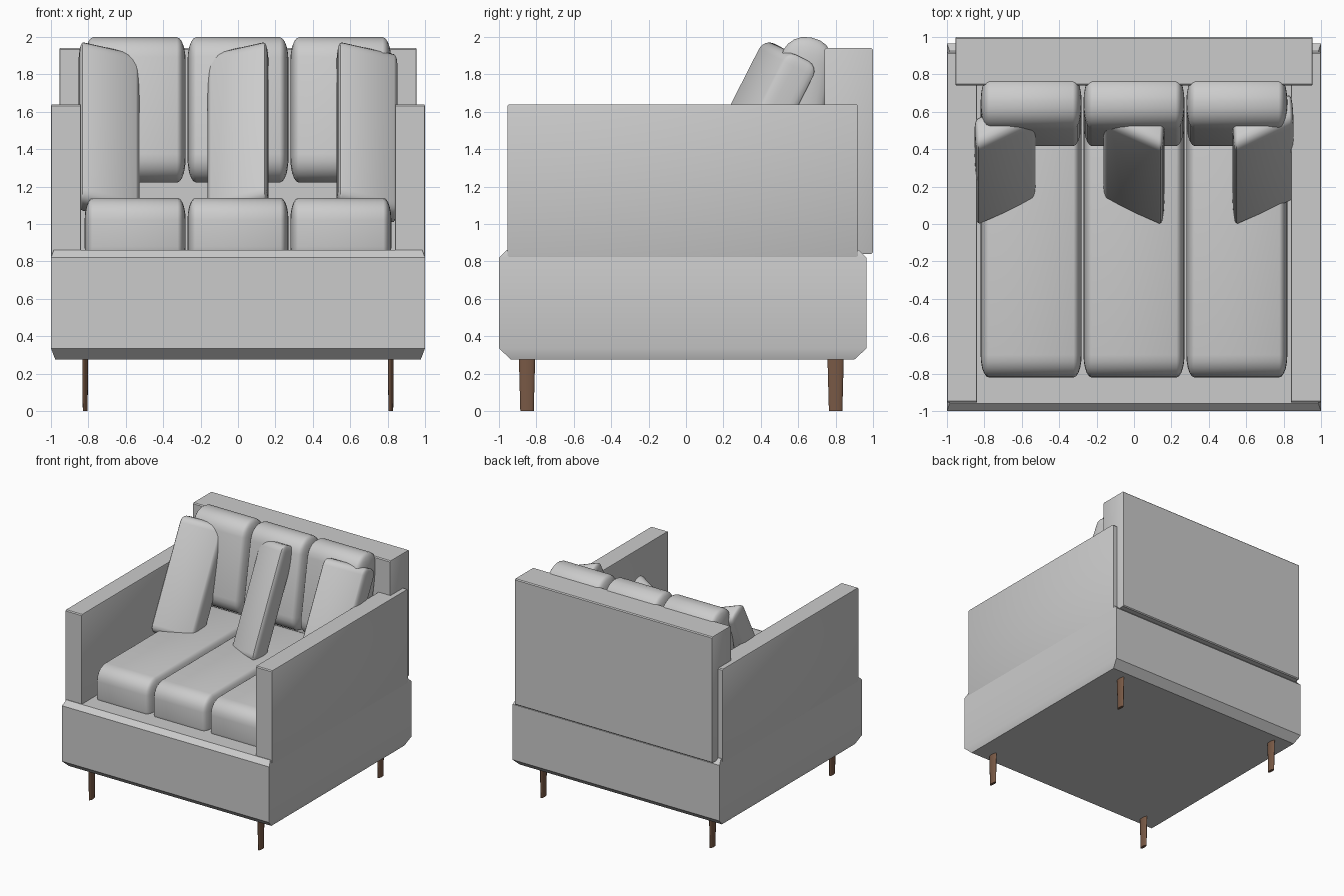
import bpy, bmesh
from math import radians
from mathutils import Matrix, Vector

if "Cube" in bpy.data.objects:
    bpy.data.objects.remove(bpy.data.objects["Cube"])

K = 2.8  # the sofa is squashed along x by this factor
SQUASH = Matrix.Diagonal((1 / K, 1, 1, 1))


def finish(bm, name, angle=40):
    bmesh.ops.recalc_face_normals(bm, faces=bm.faces)
    mesh = bpy.data.meshes.new(name)
    bm.to_mesh(mesh)
    bm.free()
    ob = bpy.data.objects.new(name, mesh)
    bpy.context.collection.objects.link(ob)
    bpy.ops.object.select_all(action='DESELECT')
    bpy.context.view_layer.objects.active = ob
    ob.select_set(True)
    bpy.ops.object.shade_smooth_by_angle(angle=radians(angle))
    return ob


def soft_box(name, center, size, radius, segments=5, lean=0, yaw=0):
    """Rounded box, rounded and turned at true width, then squashed in x."""
    bm = bmesh.new()
    bmesh.ops.create_cube(bm, size=1)
    bmesh.ops.scale(bm, vec=(size[0] * K, size[1], size[2]), verts=bm.verts)
    bmesh.ops.bevel(bm, geom=bm.edges[:], offset=radius, segments=segments,
                    profile=0.5, affect='EDGES', clamp_overlap=True)
    turn = Matrix.Rotation(radians(-lean), 4, 'X') @ Matrix.Rotation(radians(yaw), 4, 'Z')
    bm.transform(Matrix.Translation(Vector(center)) @ SQUASH @ turn)
    return finish(bm, name)


# Base: stacked rectangles give chamfered bottom and top edges
bm = bmesh.new()
rings = []
for z, inset in ((0.275, 0.065), (0.335, 0.0), (0.82, 0.0), (0.86, 0.04)):
    x, y0, y1 = 1 - inset / K, -1 + inset, 0.965 - inset
    rings.append([bm.verts.new((a, b, z)) for a, b in
                  ((-x, y0), (x, y0), (x, y1), (-x, y1))])
for lo, hi in zip(rings, rings[1:]):
    for i in range(4):
        j = (i + 1) % 4
        bm.faces.new((lo[i], lo[j], hi[j], hi[i]))
bm.faces.new(rings[0])
bm.faces.new(rings[-1])
finish(bm, "base", 30)

# Back panel and arms
soft_box("back_panel", (0, 0.87, 1.39), (1.91, 0.26, 1.10), 0.008, 1)
for side, label in ((-1, "left"), (1, "right")):
    soft_box(f"{label}_arm", (side * 0.919, -0.0175, 1.23), (0.161, 1.875, 0.82), 0.008, 1)

# Seat and back cushions
for i, label in ((-1, "left"), (0, "middle"), (1, "right")):
    soft_box(f"{label}_seat_cushion", (i * 0.55, -0.04, 0.95), (0.54, 1.56, 0.38), 0.12)
    soft_box(f"{label}_back_cushion", (i * 0.55, 0.6, 1.61), (0.54, 0.28, 0.785), 0.13,
             lean=10)

# Loose pillows leaning against the back
for x, yaw, label in ((-0.69, 10, "left"), (0, -10, "middle"), (0.69, 10, "right")):
    soft_box(f"{label}_loose_pillow", (x, 0.345, 1.49), (0.325, 0.19, 0.96), 0.06, 4,
             lean=27, yaw=yaw)

# Tapered round legs
wood = bpy.data.materials.new("wood")
wood.diffuse_color = (0.19, 0.1, 0.06, 1)
wood.use_nodes = True
wood.node_tree.nodes["Principled BSDF"].inputs["Base Color"].default_value = wood.diffuse_color
for sx in (-1, 1):
    for y, label in ((-0.85, "front"), (0.8, "rear")):
        bm = bmesh.new()
        bmesh.ops.create_cone(bm, cap_ends=True, segments=16, radius1=0.036,
                              radius2=0.044, depth=0.3)
        bm.transform(Matrix.Translation((sx * 0.817, y, 0.15)) @ SQUASH)
        leg = finish(bm, f"{label}_leg_{'left' if sx < 0 else 'right'}")
        leg.data.materials.append(wood)
